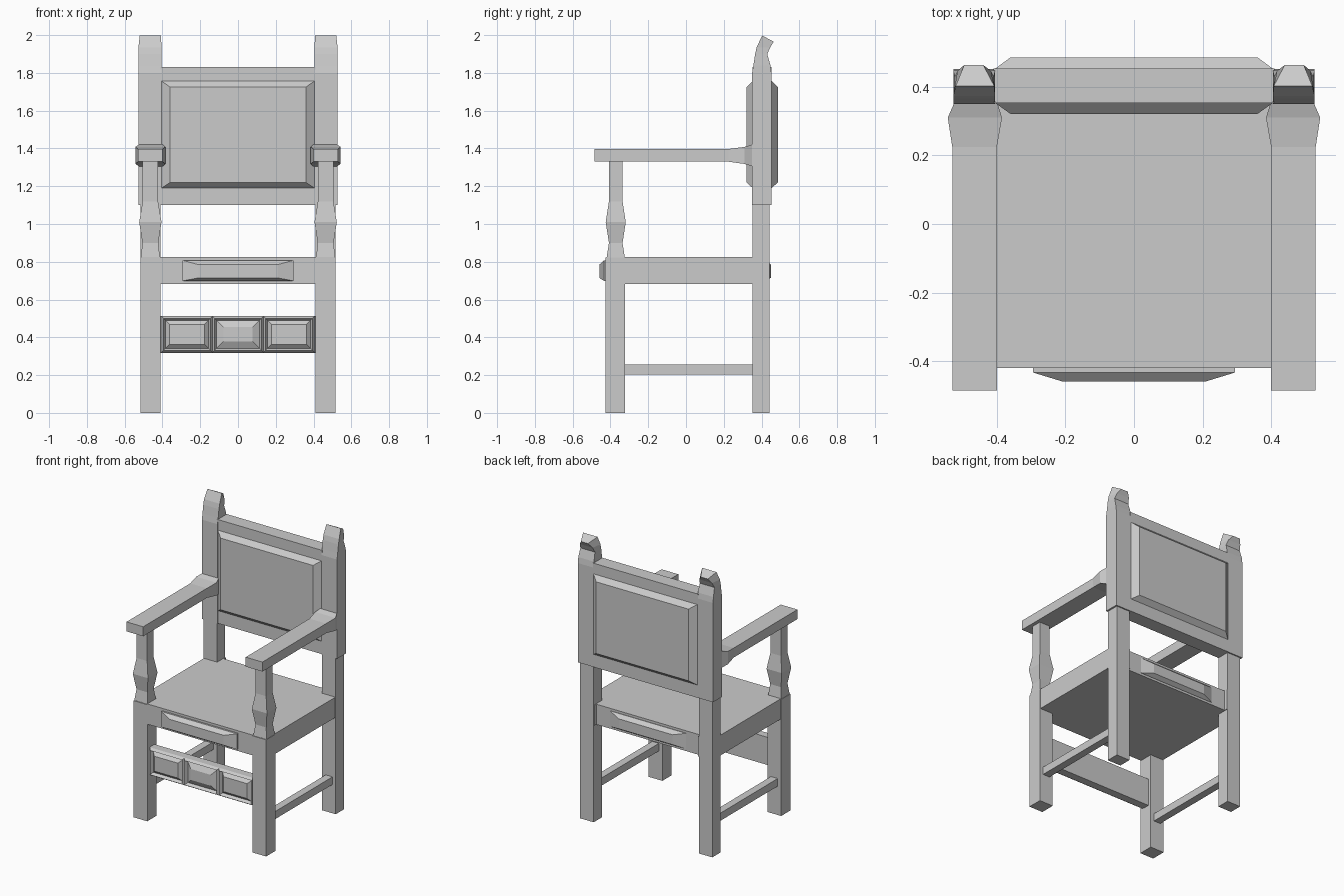
import bpy, bmesh


def finish(name, bm, mirror=False):
    bmesh.ops.recalc_face_normals(bm, faces=bm.faces[:])
    me = bpy.data.meshes.new(name)
    bm.to_mesh(me)
    bm.free()
    ob = bpy.data.objects.new(name, me)
    bpy.context.collection.objects.link(ob)
    if mirror:
        ob.modifiers.new("Mirror", 'MIRROR').use_mirror_merge = False
    return ob


def loft(name, rings, mirror=False):
    """Skin a list of equal-length point rings and cap both ends."""
    bm = bmesh.new()
    vs = [[bm.verts.new(p) for p in r] for r in rings]
    n = len(rings[0])
    for a, b in zip(vs, vs[1:]):
        for i in range(n):
            j = (i + 1) % n
            bm.faces.new((a[i], a[j], b[j], b[i]))
    bm.faces.new(vs[0])
    bm.faces.new(vs[-1])
    return finish(name, bm, mirror)


def ring_z(x0, x1, y0, y1, z):
    return [(x0, y0, z), (x1, y0, z), (x1, y1, z), (x0, y1, z)]


def ring_y(y, x0, x1, z0, z1):
    return [(x0, y, z0), (x1, y, z0), (x1, y, z1), (x0, y, z1)]


def box(name, x0, x1, y0, y1, z0, z1, mirror=False):
    return loft(name, [ring_z(x0, x1, y0, y1, z0), ring_z(x0, x1, y0, y1, z1)], mirror)


# Legs, seat and side stretchers
box("front_leg", 0.41, 0.517, -0.425, -0.322, 0, 0.822, True)
box("back_leg", 0.41, 0.515, 0.353, 0.443, 0, 1.12, True)
box("seat", -0.513, 0.513, -0.42, 0.42, 0.682, 0.825)
box("seat_back_corner", 0.405, 0.514, 0.35, 0.442, 0.682, 0.825, True)
box("side_stretcher", 0.437, 0.49, -0.33, 0.36, 0.203, 0.257, True)

# Raised panels on the front and back seat rails
for name, s in (("seat_front_panel", -1), ("seat_back_panel", 1)):
    o = 0 if s < 0 else -0.01
    loft(name, [ring_y(s * (0.41 + o), -0.295, 0.295, 0.698, 0.808),
                ring_y(s * (0.433 + o), -0.295, 0.295, 0.698, 0.808),
                ring_y(s * (0.459 + o), -0.21, 0.21, 0.715, 0.785)])

# Front stretcher board with three framed, raised panels
box("front_stretcher", -0.41, 0.41, -0.392, -0.345, 0.318, 0.513)
for i in (-1, 0, 1):
    c = i * 0.27
    k = 0.035 if i == 0 else 0.0

    def r(y, d):
        return ring_y(y, c - 0.137 + d, c + 0.137 - d, 0.318 + d, 0.513 - d)
    loft("stretcher_panel", [r(-0.36, 0), r(-0.40, 0), r(-0.418, 0.012),
                             r(-0.396, 0.024),
                             r(-0.415, 0.045 + k * 0.4)])

# Turned arm supports, square in section
sup = [(0.81, 0.052, 0.05), (0.9, 0.042, 0.036), (1.01, 0.059, 0.053),
       (1.12, 0.041, 0.036), (1.34, 0.041, 0.036)]
loft("arm_support", [ring_z(0.464 - a, 0.464 + a, -0.372 - b, -0.372 + b, z)
                     for z, a, b in sup], True)

# Arm rests flaring toward the back posts
loft("arm_rest", [ring_y(-0.485, 0.40, 0.53, 1.33, 1.397),
                  ring_y(0.225, 0.40, 0.53, 1.33, 1.397),
                  ring_y(0.31, 0.385, 0.543, 1.318, 1.408),
                  ring_y(0.375, 0.405, 0.515, 1.298, 1.428)], True)

# Back posts with carved scroll tops: front/back profile lofted upward
post = [(1.10, 0.35, 0.452, 0), (1.80, 0.35, 0.452, 0), (1.84, 0.357, 0.447, 0),
        (1.90, 0.366, 0.43, 0.004), (1.935, 0.374, 0.446, 0.012)]
rings = [[(0.405, f, z), (0.527, f, z), (0.527 - t, b, z), (0.405 + t, b, z)]
         for z, f, b, t in post]
rings.append([(0.408, 0.403, 1.998), (0.52, 0.403, 1.998),
              (0.495, 0.464, 1.965), (0.44, 0.464, 1.965)])
loft("back_post", rings, True)

# Back rest board with a raised cushion panel on both faces
box("back_board", -0.41, 0.41, 0.353, 0.453, 1.10, 1.832)
loft("back_panel", [ring_y(0.321, -0.36, 0.36, 1.22, 1.725),
                    ring_y(0.353, -0.405, 0.405, 1.19, 1.757),
                    ring_y(0.453, -0.405, 0.405, 1.19, 1.757),
                    ring_y(0.486, -0.36, 0.36, 1.22, 1.725)])
